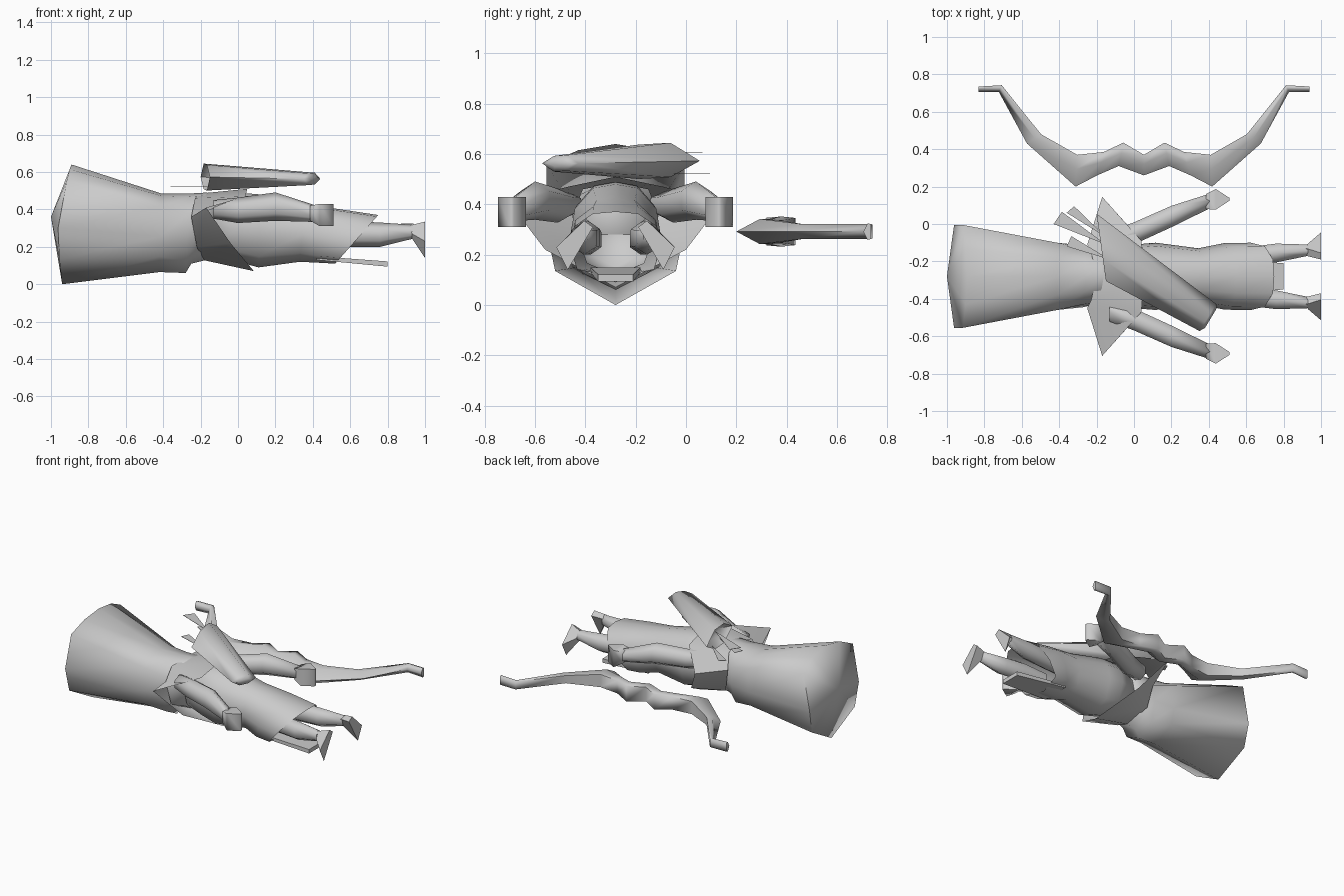
import bpy, bmesh, math

CY = -0.28  # centre line of the lying figure

grey = bpy.data.materials.new("plain_grey")
grey.diffuse_color = (0.6, 0.6, 0.6, 1)


def loft(name, rings, cap_start=False, cap_end=False, angle=80):
    """Skin a list of equal-length rings of points."""
    bm = bmesh.new()
    vs = [[bm.verts.new(p) for p in r] for r in rings]
    n = len(rings[0])
    for a, b in zip(vs, vs[1:]):
        for i in range(n):
            j = (i + 1) % n
            bm.faces.new((a[i], a[j], b[j], b[i]))
    if cap_start:
        bm.faces.new(vs[0])
    if cap_end:
        bm.faces.new(vs[-1])
    bmesh.ops.remove_doubles(bm, verts=bm.verts, dist=0.0005)
    bmesh.ops.recalc_face_normals(bm, faces=bm.faces)
    me = bpy.data.meshes.new(name)
    bm.to_mesh(me)
    bm.free()
    me.materials.append(grey)
    ob = bpy.data.objects.new(name, me)
    bpy.context.collection.objects.link(ob)
    bpy.ops.object.select_all(action='DESELECT')
    ob.select_set(True)
    bpy.context.view_layer.objects.active = ob
    bpy.ops.object.shade_smooth_by_angle(angle=math.radians(angle))
    return ob


def mirror_ring(half):
    """Complete a ring from (x, offset, z) points, top centre to bottom centre."""
    left = [(x, CY + o, z) for x, o, z in half]
    right = [(x, CY - o, z) for x, o, z in half[-2:0:-1]]
    return left + right


def section(x_top, x_bot, hw, z0, z1, shape):
    return mirror_ring([(x_bot + (x_top - x_bot) * f, hw * o, z0 + (z1 - z0) * f)
                        for o, f in shape])


def oval(x, y, z, ry, rz, n=6):
    return [(x, y + ry * math.cos(2 * math.pi * (i + 0.5) / n),
             z + rz * math.sin(2 * math.pi * (i + 0.5) / n)) for i in range(n)]


def box_ring(x, y, z, hy, hz):
    return [(x, y + hy * a, z + hz * b) for a, b in ((-1, -1), (1, -1), (1, 1), (-1, 1))]


HAT = [(0, 1), (0.55, 0.97), (1, 0.84), (1, 0.45), (0.87, 0.2), (0, 0)]
BODY = [(0, 1), (0.5, 0.96), (0.9, 0.75), (1, 0.48), (0.75, 0.15), (0, 0)]
SKIRT = [(0, 1), (0.5, 0.97), (0.9, 0.78), (1, 0.45), (0.85, 0.12), (0, 0)]

# tall headdress flowing into the head
loft("headdress", [
    [(-1.0, CY, 0.36)] * 10,
    mirror_ring([(-0.89, 0, 0.64), (-0.9, 0.15, 0.615), (-0.915, 0.275, 0.555),
                 (-0.962, 0.275, 0.3), (-0.955, 0.24, 0.135), (-0.94, 0, 0)]),
    section(-0.41, -0.42, 0.18, 0.065, 0.485, HAT),
    section(-0.26, -0.28, 0.165, 0.06, 0.485, BODY),
    section(-0.17, -0.25, 0.15, 0.11, 0.49, BODY),
    section(-0.1, -0.17, 0.12, 0.13, 0.48, BODY)], cap_end=True, angle=89)

# torso with a slanted open skirt
loft("torso_and_skirt", [
    section(-0.14, -0.14, 0.12, 0.15, 0.46, BODY),
    section(0.0, 0.0, 0.17, 0.12, 0.49, BODY),
    section(0.12, 0.11, 0.18, 0.09, 0.48, BODY),
    section(0.36, 0.33, 0.15, 0.12, 0.43, BODY),
    section(0.55, 0.43, 0.178, 0.115, 0.40, SKIRT),
    section(0.75, 0.52, 0.18, 0.11, 0.37, SKIRT)], cap_start=True)

# pointed collar around the shoulders
loft("collar", [
    mirror_ring([(-0.2, 0, 0.485), (-0.23, 0.13, 0.46), (-0.25, 0.17, 0.36),
                 (-0.22, 0.15, 0.2), (-0.19, 0, 0.13)]),
    mirror_ring([(0.05, 0, 0.51), (0.04, 0.19, 0.47), (-0.17, 0.425, 0.41),
                 (-0.04, 0.28, 0.22), (0.085, 0, 0.07)])], angle=60)

# front cloth hanging below the skirt
loft("front_cloth", [box_ring(0.42, CY, 0.14, 0.1, 0.01),
                     box_ring(0.8, CY, 0.108, 0.07, 0.014)], True, True, 30)

# paired limbs
for side, label in ((1, "left"), (-1, "right")):
    arm = [(-0.13, 0.19, 0.40, 0.06, 0.05), (0.0, 0.23, 0.395, 0.068, 0.068),
           (0.2, 0.32, 0.415, 0.066, 0.076), (0.41, 0.405, 0.378, 0.045, 0.045)]
    loft(label + "_arm", [oval(x, CY + side * o, z, ry, rz)
                          for x, o, z, ry, rz in arm], True, True)
    hand = [(0.385, 0.4, 0.38, 0.04, 0.04), (0.437, 0.412, 0.37, 0.055, 0.06),
            (0.51, 0.412, 0.37, 0.008, 0.06)]
    loft(label + "_hand", [box_ring(x, CY + side * o, z, hy, hz)
                           for x, o, z, hy, hz in hand], True, True)
    leg = [(0.45, 0.1, 0.26, 0.05, 0.06), (0.62, 0.11, 0.268, 0.055, 0.068),
           (0.76, 0.125, 0.265, 0.058, 0.065), (0.93, 0.14, 0.28, 0.035, 0.038)]
    loft(label + "_leg", [oval(x, CY + side * o, z, ry, rz)
                          for x, o, z, ry, rz in leg], True, True)
    foot = [[(0.92, 0.11, 0.30), (0.92, 0.15, 0.315), (0.93, 0.175, 0.27), (0.93, 0.13, 0.245)],
            [(1.0, 0.09, 0.31), (1.0, 0.125, 0.335), (1.0, 0.235, 0.23), (1.0, 0.19, 0.14)]]
    loft(label + "_foot", [[(x, CY + side * o, z) for x, o, z in r] for r in foot],
         True, True, 60)

# flattened quiver slung across the back
FLAT = [(1, 0), (0.35, 1), (-0.35, 0.9), (-1, 0), (-0.35, -1), (0.35, -0.9)]


def quiver_ring(cx, cy, cz, vx, vy, rz):
    return [(cx + vx * a, cy + vy * a, cz + rz * b) for a, b in FLAT]


loft("quiver", [
    quiver_ring(-0.11, -0.13, 0.57, -0.01, 0.10, 0.04),
    quiver_ring(-0.175, -0.125, 0.573, -0.025, 0.18, 0.072),
    quiver_ring(0.395, -0.5, 0.563, 0.045, 0.072, 0.033),
    quiver_ring(0.41, -0.505, 0.563, 0.03, 0.05, 0.012)], True, True)

# arrow feathers sticking out of the quiver
for i, (a, b, c, z) in enumerate((
        ((-0.43, 0.0), (-0.385, 0.065), (-0.15, -0.11), 0.608),
        ((-0.36, 0.06), (-0.32, 0.095), (-0.15, -0.07), 0.522),
        ((-0.36, -0.12), (-0.335, -0.065), (-0.13, -0.19), 0.522))):
    loft("arrow_feather_%d" % (i + 1),
         [[(x, y, z + h) for x, y in (a, b, c)] for h in (-0.001, 0.001)], True, True, 30)

# recurved bow: x outer, y outer, x inner, y inner, half thickness; one half only
BX = 0.053
half = [(0.0, 0.37, 0.0, 0.26, 0.055), (0.11, 0.435, 0.135, 0.31, 0.06),
        (0.215, 0.385, 0.25, 0.26, 0.05), (0.357, 0.37, 0.365, 0.2, 0.05),
        (0.55, 0.48, 0.625, 0.43, 0.03), (0.76, 0.742, 0.775, 0.705, 0.03),
        (0.885, 0.735, 0.885, 0.705, 0.033)]
full = [(-a, b, -c, d, t) for a, b, c, d, t in half[:0:-1]] + half
rings = []
for xo, yo, xi, yi, t in full:
    def at(f, z):
        return (BX + xi + (xo - xi) * f, yi + (yo - yi) * f, 0.292 + z)
    rings.append([at(0, 0), at(0.55, t), at(1, t * 0.9), at(1, -t * 0.9), at(0.55, -t)])
loft("bow", rings, True, True)
